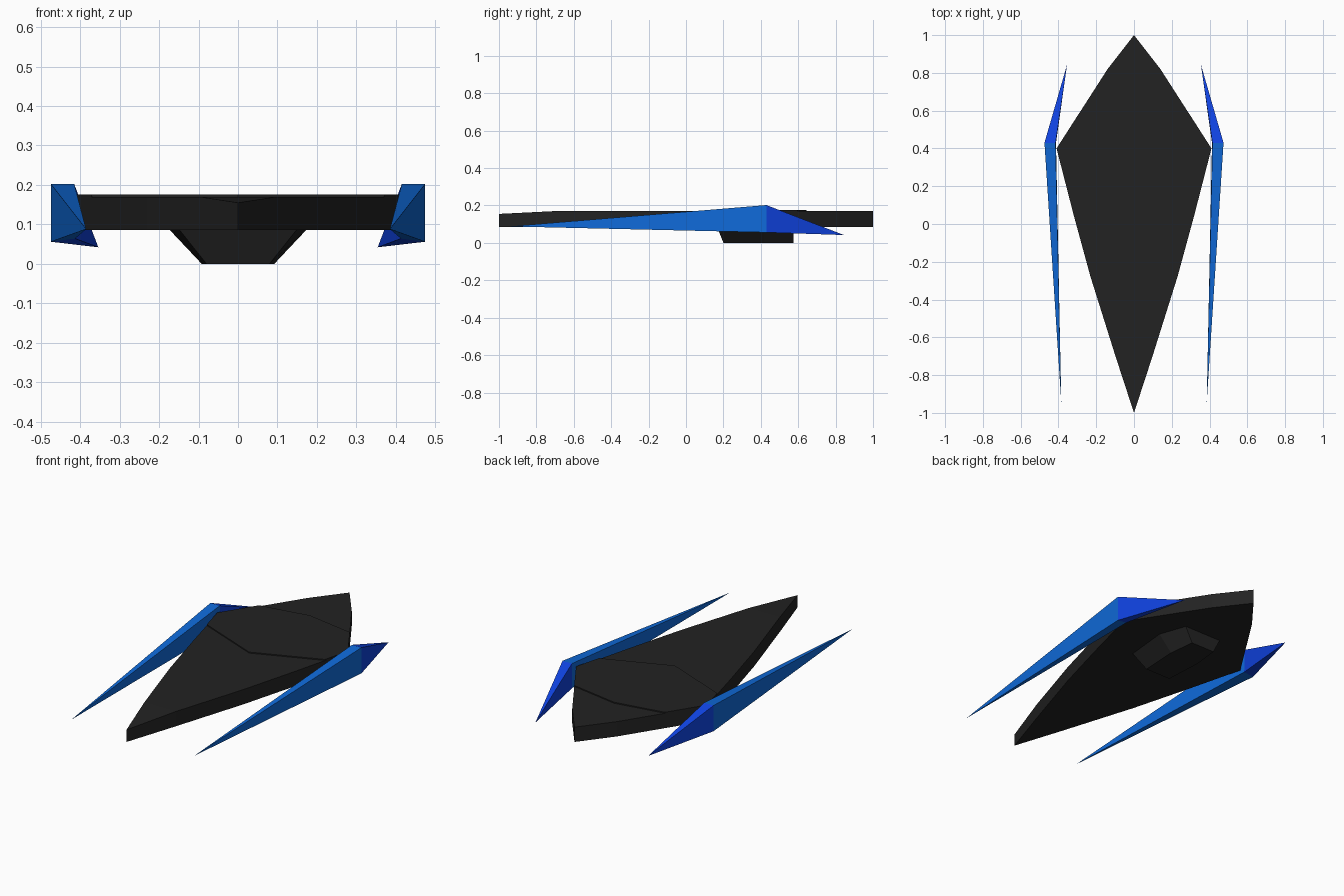
import bpy, bmesh

if "Cube" in bpy.data.objects:
    bpy.data.objects.remove(bpy.data.objects["Cube"])


def material(name, rgb):
    m = bpy.data.materials.new(name)
    m.diffuse_color = (*rgb, 1)
    m.use_nodes = True
    m.node_tree.nodes["Principled BSDF"].inputs["Base Color"].default_value = m.diffuse_color
    return m


BLACK = material("hull black", (0.0165, 0.0165, 0.0165))
BLUE = material("fin blue", (0.0048, 0.145, 0.70))
DEEP = material("fin deep blue", (0.0048, 0.055, 0.74))


def finish(bm, name, mats):
    bmesh.ops.remove_doubles(bm, verts=bm.verts, dist=1e-4)
    bmesh.ops.dissolve_degenerate(bm, edges=bm.edges, dist=1e-4)
    bmesh.ops.recalc_face_normals(bm, faces=bm.faces)
    me = bpy.data.meshes.new(name)
    bm.to_mesh(me)
    bm.free()
    for m in mats:
        me.materials.append(m)
    ob = bpy.data.objects.new(name, me)
    bpy.context.collection.objects.link(ob)
    return ob


def loft(name, rings, mats):
    """Join a row of equal-length point rings, capping both ends."""
    bm = bmesh.new()
    rows = [[bm.verts.new(p) for p in r] for r in rings]
    n = len(rows[0])
    for a, b in zip(rows, rows[1:]):
        for i in range(n):
            j = (i + 1) % n
            bm.faces.new((a[i], a[j], b[j], b[i]))
    bm.faces.new(rows[0])
    bm.faces.new(rows[-1])
    return finish(bm, name, mats)


def section(y, w_low, w_top, z_low, z_top):
    return [(-w_low, y, z_low), (w_low, y, z_low), (w_top, y, z_top), (-w_top, y, z_top)]


# Pointed flat hull, its nose sloping down slightly
hull = [(-1, 0, 0.155), (-0.7, 0.098, 0.17), (-0.28, 0.23, 0.17), (0.05, 0.32, 0.17),
        (0.4, 0.41, 0.17), (0.82, 0.14, 0.17), (1, 0, 0.17)]
loft("hull", [section(y, w, w, 0.086, z) for y, w, z in hull], [BLACK])

# Thin raised deck plate across the wide rear of the hull
half = [(0, 0.10), (0.371, 0.25), (0.41, 0.4), (0.285, 0.595), (0, 0.645)]
outline = half + [(-x, y) for x, y in half[-2:0:-1]]
loft("deck_plate", [[(x, y, z) for x, y in outline] for z in (0.169, 0.176)], [BLACK])

# Tapered belly pod
low_half = [(0.08, 0.20), (0.092, 0.42), (0.075, 0.575)]
top_half = [(0.15, 0.165), (0.175, 0.42), (0.12, 0.575)]
pod = [[(x, y, z) for x, y in h] + [(-x, y, z) for x, y in reversed(h)]
       for h, z in ((low_half, 0.0), (top_half, 0.088))]
loft("belly_pod", pod, [BLACK])

# Side fins: a long front spike and a short rear spike sharing one cross-section
for side, label in ((1, "right"), (-1, "left")):
    bm = bmesh.new()
    ring = [bm.verts.new((side * x, y, z)) for x, y, z in
            ((0.474, 0.43, 0.202), (0.415, 0.43, 0.202), (0.413, 0.43, 0.064), (0.474, 0.43, 0.056))]
    tips = ((0.385, -0.945, 0.088), (0.354, 0.845, 0.042))
    for k, (x, y, z) in enumerate(tips):
        tip = bm.verts.new((side * x, y, z))
        for i in range(4):
            f = bm.faces.new((ring[i], ring[(i + 1) % 4], tip))
            f.material_index = k
    finish(bm, label + "_fin", [BLUE, DEEP])
